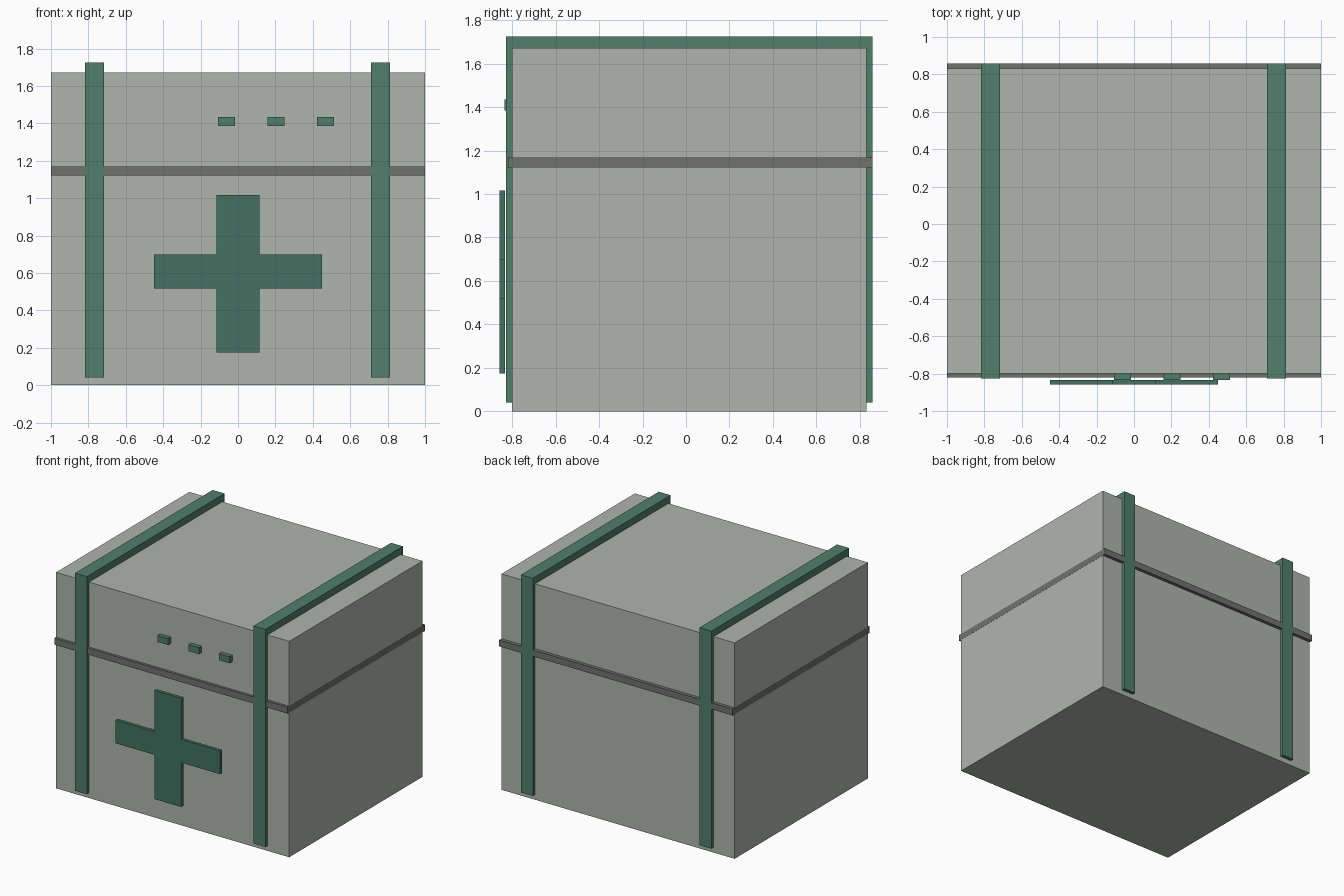
import bpy, bmesh

if "Cube" in bpy.data.objects:
    bpy.data.objects.remove(bpy.data.objects["Cube"])


def material(name, rgb):
    m = bpy.data.materials.new(name)
    m.diffuse_color = (*rgb, 1)
    m.use_nodes = True
    m.node_tree.nodes["Principled BSDF"].inputs["Base Color"].default_value = m.diffuse_color
    return m


def finish(name, bm, mat=None):
    bmesh.ops.recalc_face_normals(bm, faces=bm.faces)
    me = bpy.data.meshes.new(name)
    bm.to_mesh(me)
    bm.free()
    ob = bpy.data.objects.new(name, me)
    bpy.context.collection.objects.link(ob)
    if mat:
        me.materials.append(mat)
    return ob


def extrude_profile(name, points, offset, mat=None):
    """Extrude a closed outline of 3D points along offset."""
    bm = bmesh.new()
    face = bm.faces.new([bm.verts.new(p) for p in points])
    new = bmesh.ops.extrude_face_region(bm, geom=[face], use_keep_orig=True)["geom"]
    verts = [g for g in new if isinstance(g, bmesh.types.BMVert)]
    bmesh.ops.translate(bm, verts=verts, vec=offset)
    return finish(name, bm, mat)


def box(name, x, y, z, mat=None):
    outline = [(x[0], y[0], z[0]), (x[1], y[0], z[0]),
               (x[1], y[0], z[1]), (x[0], y[0], z[1])]
    return extrude_profile(name, outline, (0, y[1] - y[0], 0), mat)


green = material("green", (0.08, 0.21, 0.15))
dark_green = material("dark_green", (0.055, 0.17, 0.12))
dark_grey = material("dark_grey", (0.16, 0.17, 0.155))
body_grey = material("body_grey", (0.43, 0.46, 0.42))

# Crate body and the lid seam band
box("crate_body", (-0.999, 0.999), (-0.80, 0.831), (0, 1.672), body_grey)
box("lid_seam", (-1, 1), (-0.82, 0.857), (1.12, 1.17), dark_grey)

# Straps: U-shaped profile over front, top and back
strap = [(-0.827, 0.04), (-0.827, 1.725), (0.858, 1.725), (0.858, 0.04),
         (0.831, 0.04), (0.831, 1.672), (-0.80, 1.672), (-0.80, 0.04)]
for side, x in (("left", -0.818), ("right", 0.711)):
    extrude_profile(f"{side}_strap", [(x, y, z) for y, z in strap], (0.102, 0, 0), green)

# Row of small studs on the lid front
for i in range(3):
    cx = -0.061 + i * 0.264
    box(f"lid_stud_{i + 1}", (cx - 0.045, cx + 0.045), (-0.834, -0.80), (1.385, 1.435), green)

# Raised cross on the front
a, b, cz, h, t = 0.115, 0.448, 0.608, 0.09, 0.418
lo, hi = cz - 0.433, cz + 0.409
cross = [(-a, lo), (a, lo), (a, cz - h), (b, cz - h), (b, cz + h), (a, cz + h),
         (a, hi), (-a, hi), (-a, cz + h), (-b, cz + h), (-b, cz - h), (-a, cz - h)]
extrude_profile("front_cross", [(x, -0.858, z) for x, z in cross], (0, 0.025, 0), dark_green)
